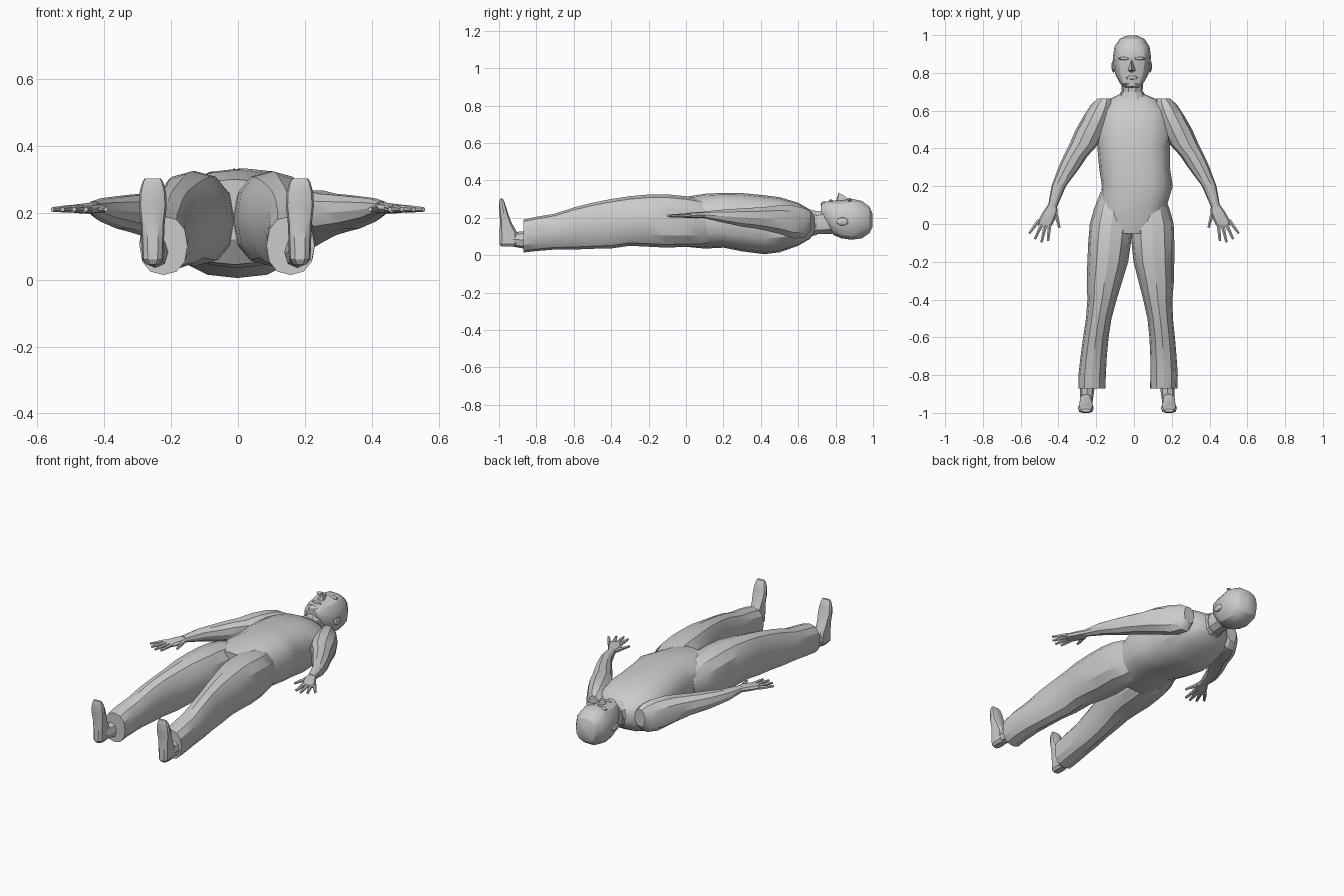
import bpy, bmesh, math
from mathutils import Vector

grey = bpy.data.materials.new("plain grey")
grey.diffuse_color = (0.6, 0.6, 0.6, 1)


def finish(name, bm, angle=28):
    bmesh.ops.recalc_face_normals(bm, faces=bm.faces)
    me = bpy.data.meshes.new(name)
    bm.to_mesh(me)
    bm.free()
    me.materials.append(grey)
    ob = bpy.data.objects.new(name, me)
    bpy.context.collection.objects.link(ob)
    bpy.ops.object.select_all(action='DESELECT')
    ob.select_set(True)
    bpy.context.view_layer.objects.active = ob
    bpy.ops.object.shade_smooth_by_angle(angle=math.radians(angle))
    return ob


def loft(name, rings, sides=12, n=2.2, axis='Y', side=1, centre=lambda t: 0):
    """Rings are (position along axis, x0, x1, low, high) of rounded sections."""
    bm = bmesh.new()
    loops = []
    for t, x0, x1, lo, hi in rings:
        loop = []
        for i in range(sides):
            a = 2 * math.pi * i / sides
            c, s = math.cos(a), math.sin(a)
            u = (x0 + x1) / 2 + (x1 - x0) / 2 * math.copysign(abs(c) ** (2 / n), c)
            v = (lo + hi) / 2 + (hi - lo) / 2 * math.copysign(abs(s) ** (2 / n), s)
            x = centre(t) + side * u
            loop.append(bm.verts.new((x, t, v) if axis == 'Y' else (x, v, t)))
        loops.append(loop)
    for a, b in zip(loops, loops[1:]):
        for i in range(sides):
            j = (i + 1) % sides
            bm.faces.new((a[i], a[j], b[j], b[i]))
    bm.faces.new(loops[0])
    bm.faces.new(loops[-1])
    return finish(name, bm)


def finger(name, base, tip, r0, r1):
    d = Vector(tip) - Vector(base)
    bm = bmesh.new()
    bmesh.ops.create_cone(bm, segments=6, cap_ends=True, radius1=r0, radius2=r1, depth=d.length)
    rot = d.to_track_quat('Z', 'Y')
    for v in bm.verts:
        v.co = rot @ v.co + (Vector(base) + Vector(tip)) / 2
    finish(name, bm)


def ball(name, loc, size, seg=8):
    bm = bmesh.new()
    bmesh.ops.create_uvsphere(bm, u_segments=seg, v_segments=6, radius=1)
    for v in bm.verts:
        v.co = Vector([p + q * s for p, q, s in zip(loc, v.co, size)])
    finish(name, bm)


# Shirt over the trunk
loft("shirt", [
    (.69, -.07, .05, .12, .215), (.66, -.13, .12, .085, .245),
    (.60, -.18, .18, .05, .28), (.50, -.195, .195, .015, .31),
    (.42, -.195, .19, .005, .32), (.30, -.185, .19, .02, .332),
    (.20, -.17, .205, .04, .333), (.10, -.18, .175, .035, .328),
    (0, -.185, .165, .045, .312), (-.05, -.15, .13, .12, .30)], 16, 2.5)

# Neck, collar and head
loft("neck", [(.64, -.075, .05, .10, .235), (.69, -.065, .045, .11, .235),
              (.78, -.07, .05, .11, .25)], 10)
loft("collar", [(.655, -.09, .07, .095, .25), (.70, -.07, .05, .105, .238)], 10)
loft("head", [
    (.722, -.045, .025, .205, .268), (.745, -.075, .05, .16, .288),
    (.79, -.098, .075, .105, .293), (.83, -.108, .085, .088, .294),
    (.885, -.112, .09, .08, .304), (.94, -.103, .082, .088, .292),
    (.98, -.075, .055, .115, .262), (.998, -.035, .015, .15, .22)], 14, 2.4)

# Face details
bm = bmesh.new()
nose = [bm.verts.new(p) for p in ((-.012, .875, .297), (-.035, .81, .285), (.011, .81, .285),
                                  (-.012, .817, .335), (-.012, .80, .285))]
for f in ((0, 1, 3), (0, 3, 2), (1, 4, 3), (4, 2, 3), (0, 2, 4, 1)):
    bm.faces.new([nose[i] for i in f])
finish("nose", bm)
ball("lips", (-.012, .775, .29), (.032, .010, .009))
ball("chin", (-.012, .738, .268), (.033, .018, .02))
for s in (-1, 1):
    ball("brow", (-.012 + s * .04, .876, .294), (.032, .009, .012))
    ball("ear", (-.012 + s * .097, .835, .18), (.011, .034, .022))

# Trouser legs splay slightly off centre
lean = lambda y: -.012 + .024 * min(y, 0)
for s in (-1, 1):
    loft("trouser_leg", [
        (.17, .0, .165, .07, .27), (.08, -.01, .20, .045, .30),
        (0, -.005, .222, .045, .315), (-.10, .002, .228, .04, .325),
        (-.20, .014, .23, .045, .324), (-.30, .042, .231, .05, .315),
        (-.40, .07, .225, .036, .30), (-.50, .095, .23, .034, .28),
        (-.60, .108, .243, .03, .255), (-.70, .115, .254, .03, .222),
        (-.80, .118, .263, .022, .205), (-.87, .118, .262, .014, .19)],
        12, 2.3, side=s, centre=lean)
    # Shoes with toes pointing up
    mid = lambda t: -.035
    loft("ankle", [(-.84, .17, .25, .03, .13), (-.95, .185, .25, .05, .12)],
         8, side=s, centre=mid)
    loft("shoe", [
        (.045, .20, .24, -.99, -.91), (.06, .188, .252, -1.0, -.90),
        (.12, .186, .254, -1.0, -.90), (.17, .184, .256, -.995, -.93),
        (.22, .178, .262, -.998, -.95), (.26, .18, .26, -1.0, -.962),
        (.29, .188, .252, -.998, -.972), (.302, .195, .245, -.995, -.98)],
        10, 3, 'Z', s, mid)

    # Sleeve and forearm
    loft("arm", [
        (.665, .12, .19, .13, .235), (.635, .11, .225, .09, .255),
        (.58, .12, .262, .085, .268), (.50, .15, .308, .11, .27),
        (.42, .19, .343, .13, .26), (.36, .245, .373, .142, .256),
        (.30, .285, .400, .15, .252), (.20, .36, .437, .172, .245),
        (.09, .408, .456, .198, .234)], 10, 2.2, side=s)
    # Palm and fingers
    loft("palm", [(.11, .408, .45, .20, .232), (.06, .405, .485, .197, .23),
                  (.01, .425, .512, .198, .226), (-.01, .435, .505, .20, .222)],
         8, 2.6, side=s)
    for bx, by, tx, ty in ((.503, .02, .555, -.05), (.488, .0, .525, -.08),
                           (.468, -.003, .49, -.098), (.447, 0, .455, -.09),
                           (.415, .06, .395, -.02)):
        finger("finger", (s * bx, by, .212), (s * tx, ty, .21), .012, .007)
